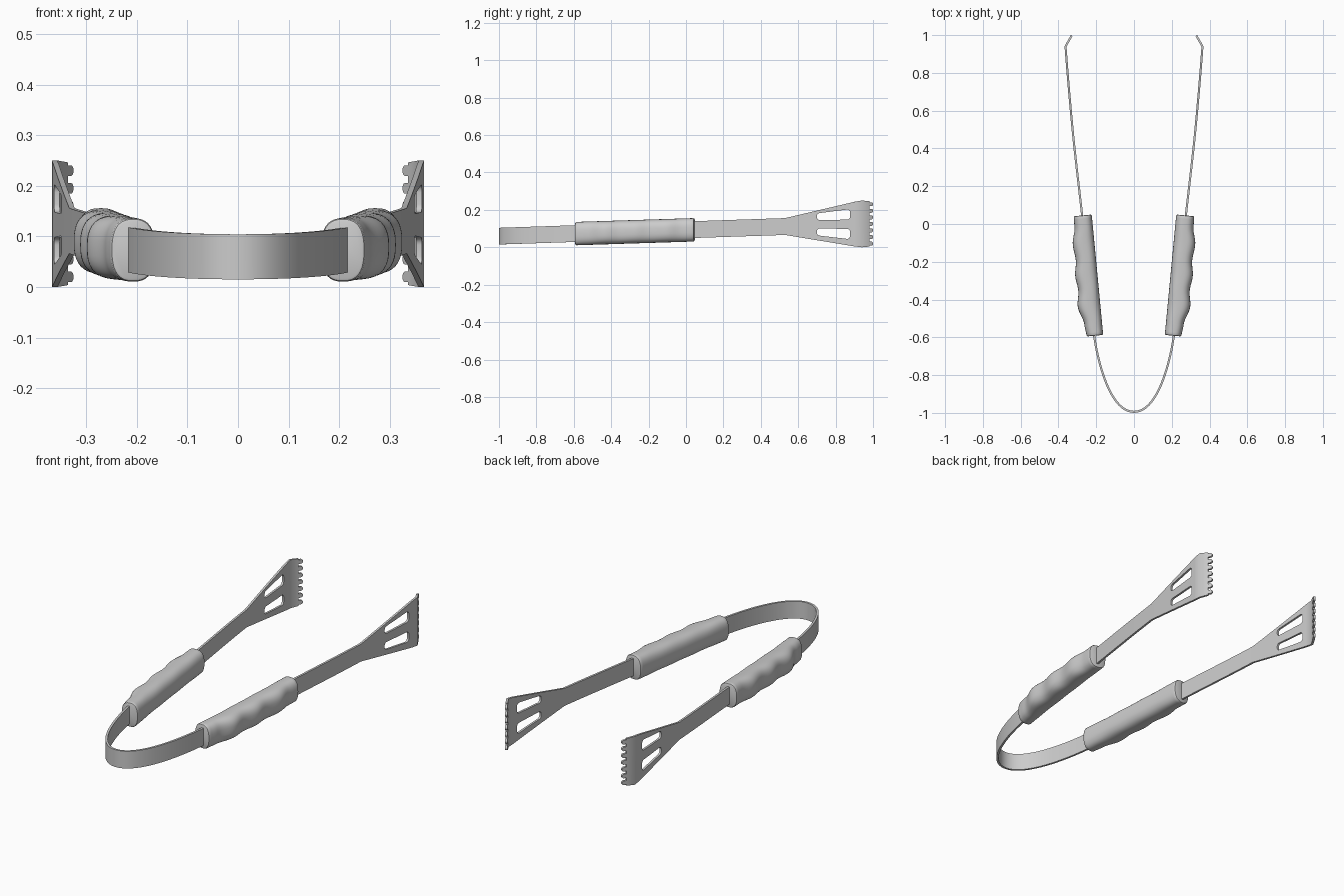
import bpy, bmesh, math
from mathutils import Vector
from mathutils.geometry import interpolate_bezier

if "Cube" in bpy.data.objects:
    bpy.data.objects.remove(bpy.data.objects["Cube"])

HALF_T = 0.0055


def lerp_table(table, x, smooth=False):
    for (a, va), (b, vb) in zip(table, table[1:]):
        if x <= b:
            t = max(0, (x - a) / (b - a))
            if smooth:
                t = (1 - math.cos(math.pi * t)) / 2
            return va + (vb - va) * t
    return table[-1][1]


def loft(name, rings):
    """Skin closed rings of points and cap both ends."""
    bm = bmesh.new()
    vs = [[bm.verts.new(p) for p in r] for r in rings]
    n = len(vs[0])
    for a, b in zip(vs, vs[1:]):
        for i in range(n):
            j = (i + 1) % n
            bm.faces.new((a[i], a[j], b[j], b[i]))
    bm.faces.new(vs[0][::-1])
    bm.faces.new(vs[-1])
    return finish(name, bm)


def finish(name, bm):
    bmesh.ops.recalc_face_normals(bm, faces=bm.faces)
    me = bpy.data.meshes.new(name)
    bm.to_mesh(me)
    bm.free()
    ob = bpy.data.objects.new(name, me)
    bpy.context.collection.objects.link(ob)
    return ob


def activate(ob):
    bpy.ops.object.select_all(action='DESELECT')
    ob.select_set(True)
    bpy.context.view_layer.objects.active = ob


def smooth(ob):
    activate(ob)
    bpy.ops.object.shade_smooth_by_angle(angle=math.radians(35))


# Centre line of the right half, seen from above: bend, grip, arm, flare
segs = [
    ((0, -.9945), (.12, -.9945), (.185, -.76), (.21, -.60), 24),
    ((.21, -.60), (.232, -.38), (.253, -.17), (.275, .05), 4),
    ((.275, .05), (.293, .21), (.313, .37), (.328, .53), 8),
    ((.328, .53), (.341, .67), (.353, .81), (.3625, .94), 10),
]
right = [Vector((0, -.9945))]
for a, b, c, d, n in segs:
    right += [Vector(p).to_2d() for p in interpolate_bezier(
        *(Vector((*q, 0)) for q in (a, b, c, d)), n + 1)][1:]
tip = Vector((.341, .978))
right.append(tip)
path = [Vector((-p.x, p.y)) for p in right[:0:-1]] + right

# Lower and upper edge heights along y
LOW = [(-1, .015), (.53, .066), (.93, 0), (.945, 0), (.98, .004)]
HIGH = [(-1, .104), (.53, .156), (.93, .25), (.945, .25), (.98, .246)]

# Spring strip: one bent metal band from tip to tip
rings = []
for i, p in enumerate(path):
    d1 = (p - path[max(i - 1, 0)])
    d2 = (path[min(i + 1, len(path) - 1)] - p)
    d = (d1.normalized() if d1.length else Vector((0, 0))) + \
        (d2.normalized() if d2.length else Vector((0, 0)))
    d.normalize()
    n = Vector((d.y, -d.x)) * HALF_T
    lo, hi = lerp_table(LOW, p.y), lerp_table(HIGH, p.y)
    rings.append([(*(p + n), lo), (*(p + n), hi), (*(p - n), hi), (*(p - n), lo)])
strip = loft("metal_strip", rings)


# Rounded slots cut through both flared ends
def rounded_outline(corners, r):
    pts = []
    for k, (y, z) in enumerate(corners):
        for s in range(6):
            a = math.pi + (k + s / 5) * math.pi / 2
            pts.append((y + r * math.cos(a), z + r * math.sin(a)))
    return pts


R = .015
for corners in (((.715, .160), (.862, .163), (.862, .187), (.715, .168)),
                ((.715, .077), (.862, .060), (.862, .083), (.715, .086))):
    o = rounded_outline(corners, R)
    cutter = loft("slot_cutter", [[(x, y, z) for y, z in o] for x in (-.5, .5)])
    cutter.hide_render = True
    activate(strip)
    m = strip.modifiers.new("slot", 'BOOLEAN')
    m.operation, m.solver, m.object = 'DIFFERENCE', 'EXACT', cutter
    bpy.ops.object.modifier_apply(modifier=m.name)
    bpy.data.objects.remove(cutter)
smooth(strip)

# Teeth: seven rounded prongs on each bent tip
d = (tip - right[-2]).normalized()
n = Vector((d.y, -d.x)) * HALF_T
r = .0105
prong = [(-.004, -r), (.013, -r)]
prong += [(.0125 + r * math.cos(a), r * math.sin(a))
          for a in (math.radians(-75 + 15 * k) for k in range(11))]
prong += [(.013, r), (-.004, r)]
for side, sx in (("left", -1), ("right", 1)):
    for k in range(7):
        zc = .02 + .035 * k
        rr = []
        for s in (-1, 1):
            base = tip + n * s
            rr.append([(sx * (base.x + d.x * u), base.y + d.y * u, zc + v) for u, v in prong])
        smooth(loft(f"{side}_tooth_{k + 1}", rr))

# Grips: straight inner side, finger-waved outer side
WIDTH = [(0, .088), (.06, .094), (.165, .120), (.245, .109), (.325, .118),
         (.405, .107), (.49, .115), (.585, .097), (.64, .096)]
start, L = Vector((.163, -.587, .073)), .64
axis = Vector((.095, .9955, .032))
out = Vector((.9955, -.095, 0))
stations = [(0, .006), (.002, .002), (.006, 0)]
stations += [(.006 + (L - .012) * k / 48, 0) for k in range(1, 48)]
stations += [(L - .006, 0), (L - .002, .002), (L, .006)]
for side, sx in (("left", -1), ("right", 1)):
    rings = []
    for s, inset in stations:
        w = lerp_table(WIDTH, s, True)
        c = start + axis * s + out * (w / 2)
        ring = []
        for k in range(40):
            a = 2 * math.pi * k / 40
            ca, sa = math.cos(a), math.sin(a)
            e = 2 / 2.6
            u = math.copysign(abs(ca) ** e, ca) * (w / 2 - inset)
            v = math.copysign(abs(sa) ** e, sa) * (.0625 - inset)
            p = c + out * u + Vector((0, 0, v))
            ring.append((sx * p.x, p.y, p.z))
        rings.append(ring)
    smooth(loft(f"{side}_grip", rings))
